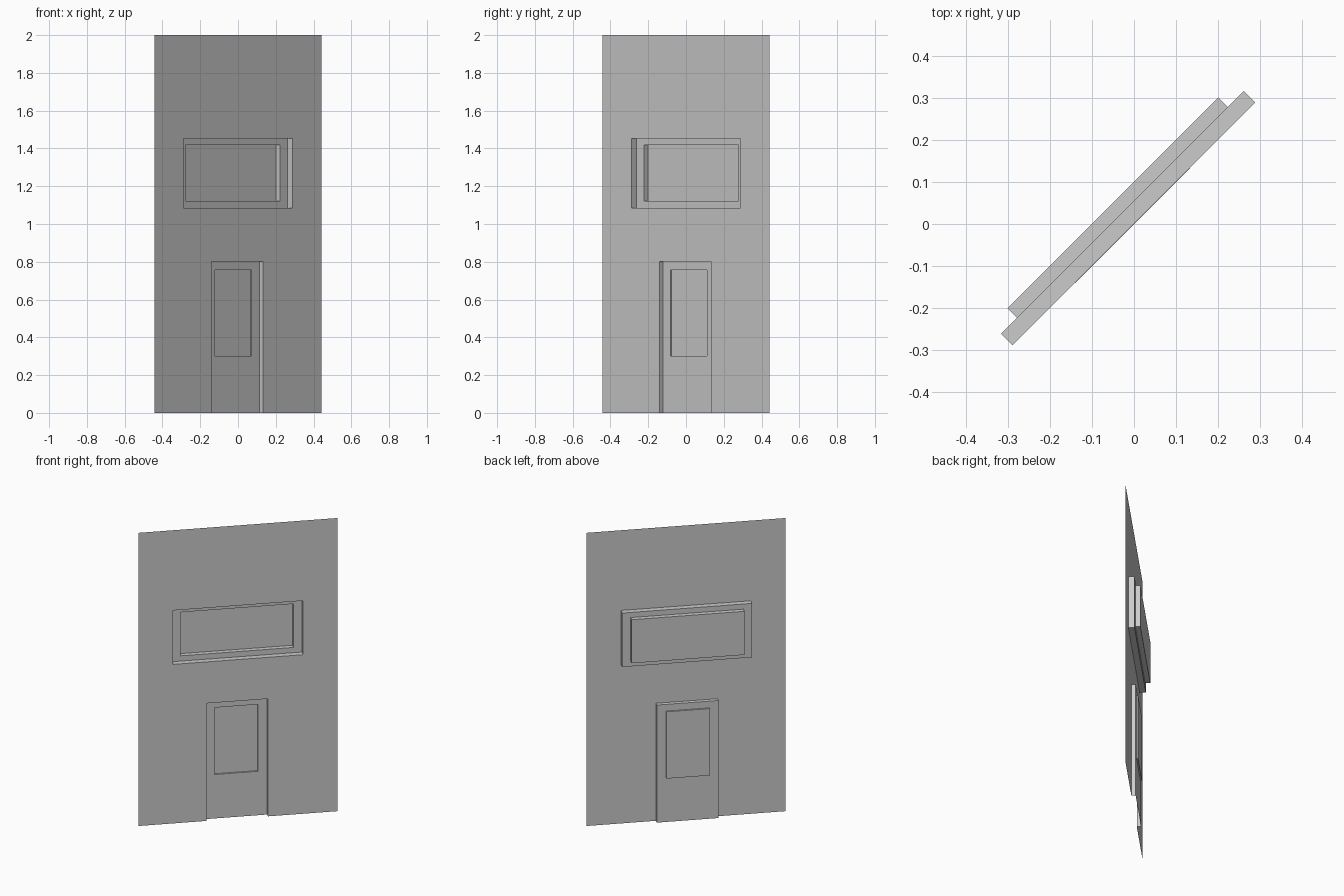
import bpy, bmesh, math

cube = bpy.data.objects.get("Cube")
if cube:
    bpy.data.objects.remove(cube)

# Single plaster colour
GREY = (0.6, 0.6, 0.6, 1)
plaster = bpy.data.materials.new("plain_grey")
plaster.use_nodes = True
plaster.diffuse_color = GREY
plaster.node_tree.nodes["Principled BSDF"].inputs["Base Color"].default_value = GREY


def quad(bm, points):
    bm.faces.new([bm.verts.new(p) for p in points])


def plate(bm, rect, depth, hole=None, extra_hole=None):
    """Flat upright sheet (u0, u1, z0, z1) set back by depth, with openings."""
    holes = [h for h in (hole, extra_hole) if h]
    us = sorted({u for r in [rect] + holes for u in r[:2]})
    zs = sorted({z for r in [rect] + holes for z in r[2:]})
    for a, b in zip(us, us[1:]):
        for c, d in zip(zs, zs[1:]):
            u, z = (a + b) / 2, (c + d) / 2
            if not any(h[0] < u < h[1] and h[2] < z < h[3] for h in holes):
                quad(bm, [(a, depth, c), (b, depth, c), (b, depth, d), (a, depth, d)])


def reveal(bm, rect, front, back, sill=True):
    """Side walls of a recess, facing into the opening."""
    a, b, c, d = rect
    loop = [(a, c), (a, d), (b, d), (b, c)]
    for i in range(4 if sill else 3):
        (u, z), (v, w) = loop[i], loop[(i + 1) % 4]
        quad(bm, [(u, front, z), (v, front, w), (v, back, w), (u, back, z)])


def finish(bm, name):
    bmesh.ops.remove_doubles(bm, verts=bm.verts, dist=1e-5)
    mesh = bpy.data.meshes.new(name)
    bm.to_mesh(mesh)
    bm.free()
    mesh.materials.append(plaster)
    obj = bpy.data.objects.new(name, mesh)
    obj.rotation_euler.z = math.radians(45)
    bpy.context.collection.objects.link(obj)


def recess(name, outer, inner, depth, inner_depth, sill):
    """Stepped recess: frame set into the wall, pane set into the frame."""
    bm = bmesh.new()
    reveal(bm, outer, 0, depth, sill)
    plate(bm, outer, depth, inner)
    reveal(bm, inner, depth, inner_depth)
    plate(bm, inner, inner_depth)
    finish(bm, name)


WALL = (-0.626, 0.626, 0, 2)
WINDOW = (-0.408, 0.408, 1.085, 1.453)
WINDOW_PANE = (-0.354, 0.354, 1.121, 1.418)
DOOR = (-0.199, 0.188, 0, 0.802)
DOOR_PANEL = (-0.144, 0.129, 0.3, 0.756)

# Wall sheet with openings for the window and door
wall = bmesh.new()
plate(wall, WALL, 0, WINDOW, DOOR)
finish(wall, "wall")

# Recessed window and door
recess("window", WINDOW, WINDOW_PANE, 0.039, 0.071, True)
recess("door", DOOR, DOOR_PANEL, 0.027, 0.037, False)
